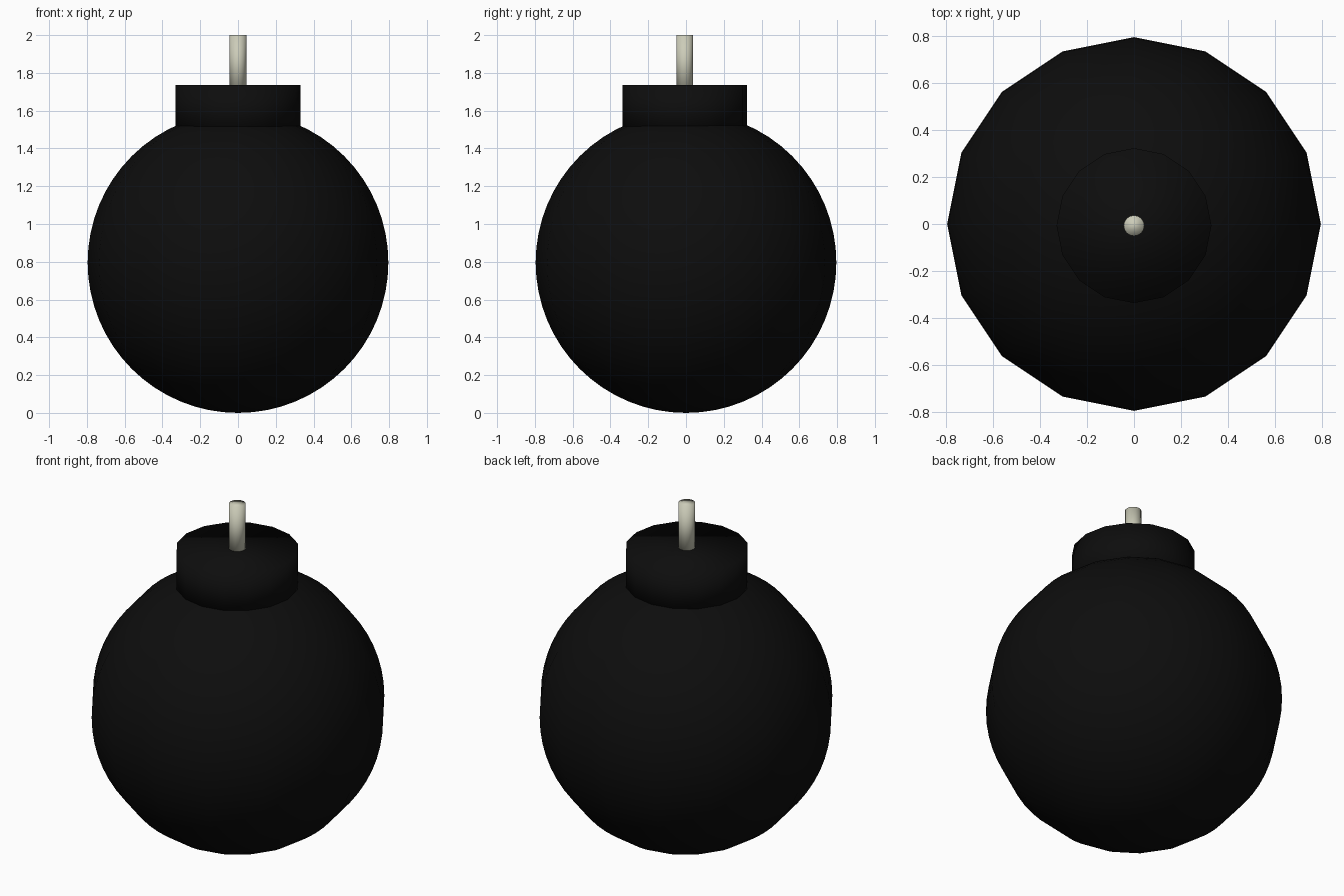
import bpy

if "Cube" in bpy.data.objects:
    bpy.data.objects.remove(bpy.data.objects["Cube"])

def material(name, rgb):
    m = bpy.data.materials.new(name)
    m.diffuse_color = (*rgb, 1)
    m.use_nodes = True
    m.node_tree.nodes["Principled BSDF"].inputs["Base Color"].default_value = m.diffuse_color
    return m

black = material("black_iron", (0.004, 0.004, 0.004))
pale = material("fuse_cord", (0.60, 0.60, 0.48))

def finish(name, mat):
    ob = bpy.context.object
    ob.name = name
    ob.data.materials.append(mat)
    bpy.ops.object.shade_smooth()
    return ob

def cylinder(name, radius, z0, z1, y, sides, mat):
    bpy.ops.mesh.primitive_cylinder_add(
        vertices=sides, radius=radius, depth=z1 - z0, location=(0, y, (z0 + z1) / 2))
    return finish(name, mat)

# Round body: 16 sides around, fine rings from pole to pole
R = 0.796
bpy.ops.mesh.primitive_uv_sphere_add(segments=16, ring_count=32, radius=R, location=(0, 0, R))
finish("body", black)

# Neck cap, sunk slightly into the body
cylinder("cap", 0.33, 1.48, 1.735, -0.007, 16, black)

# Fuse standing on the cap
cylinder("fuse", 0.044, 1.70, 2.0, -0.007, 16, pale)
